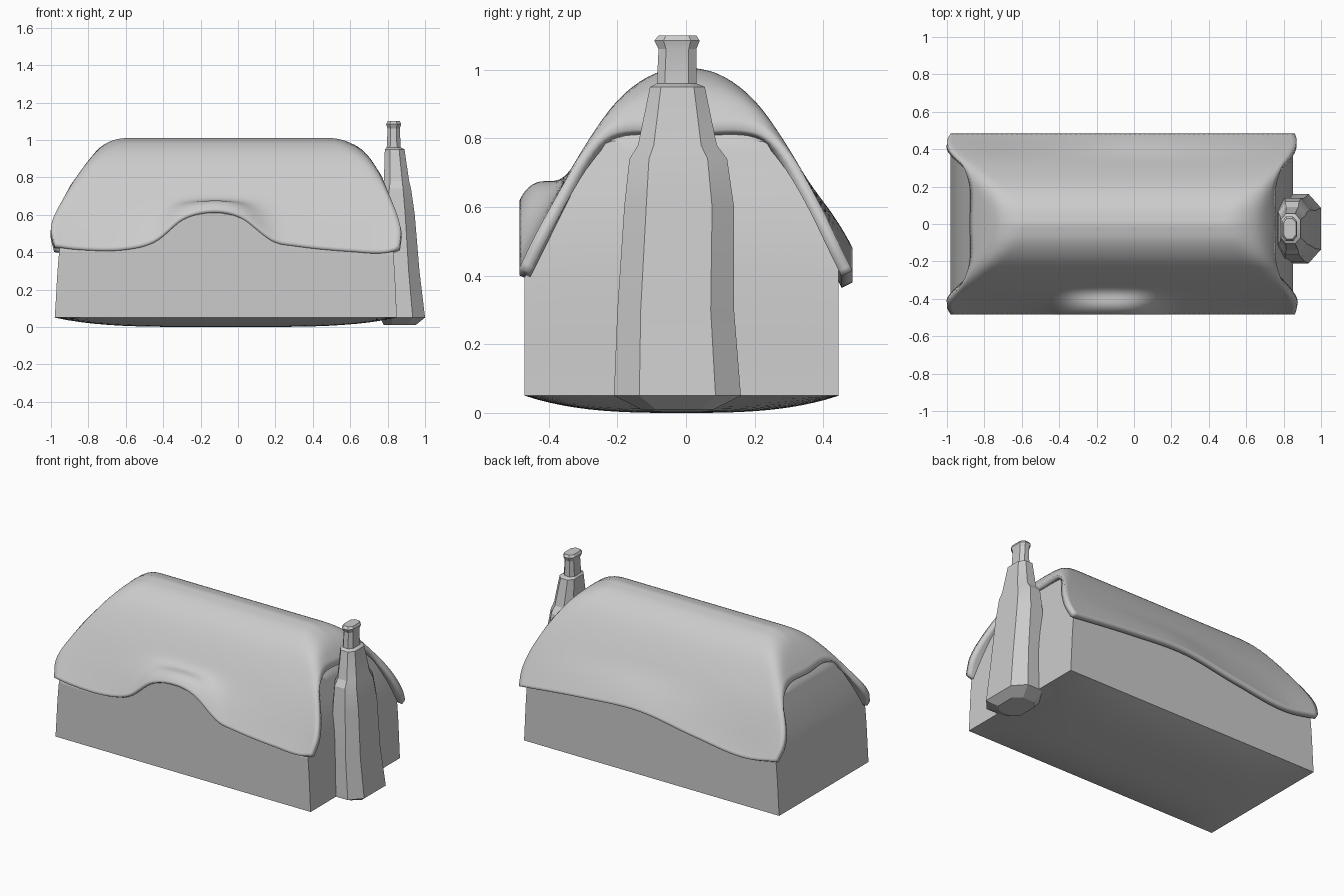
import bpy, bmesh, math

cube = bpy.data.objects.get("Cube")
if cube:
    bpy.data.objects.remove(cube, do_unlink=True)

grey = bpy.data.materials.new("light_grey")
grey.use_nodes = True
grey.diffuse_color = (0.6, 0.6, 0.6, 1)
grey.node_tree.nodes["Principled BSDF"].inputs["Base Color"].default_value = (0.6, 0.6, 0.6, 1)


def lerp(a, b, t):
    return a + (b - a) * t


def smooth(t):
    t = max(0, min(1, t))
    return t * t * (3 - 2 * t)


def curve(points):
    """Smooth curve through (x, value) points, straight beyond the ends."""
    n = len(points) - 1
    slope = [(points[i + 1][1] - points[i][1]) / (points[i + 1][0] - points[i][0]) for i in range(n)]
    tangent = [slope[0]] + [(slope[i - 1] + slope[i]) / 2 for i in range(1, n)] + [slope[-1]]

    def value(x):
        if x <= points[0][0]:
            return points[0][1] + tangent[0] * (x - points[0][0])
        if x >= points[-1][0]:
            return points[-1][1] + tangent[-1] * (x - points[-1][0])
        i = max(k for k in range(n) if points[k][0] <= x)
        (xa, a), (xb, b) = points[i], points[i + 1]
        h = xb - xa
        t = (x - xa) / h
        s = smooth(t)
        return lerp(a, b, s) + h * t * (1 - t) * ((1 - t) * tangent[i] - t * tangent[i + 1])
    return value


def finish(bm, name, angle):
    mesh = bpy.data.meshes.new(name)
    bmesh.ops.recalc_face_normals(bm, faces=bm.faces)
    bm.to_mesh(mesh)
    bm.free()
    obj = bpy.data.objects.new(name, mesh)
    bpy.context.collection.objects.link(obj)
    mesh.materials.append(grey)
    bpy.ops.object.select_all(action='DESELECT')
    obj.select_set(True)
    bpy.context.view_layer.objects.active = obj
    bpy.ops.object.shade_smooth_by_angle(angle=math.radians(angle))
    return obj


# Roof shape: cross-section, hipped ends, end outlines and wavy eaves
EAVE = 0.485
section = curve([(0, 1.01), (0.1, 0.985), (0.2, 0.91), (0.3, 0.77), (0.4, 0.59), (0.46, 0.47), (EAVE, 0.42)])
hip = curve([(-0.88, 0.78), (-0.8, 0.89), (-0.7, 1), (-0.4, 1.2), (0.3, 1.2), (0.6, 1), (0.7, 0.91), (0.76, 0.82)])
left_end = curve([(0, -0.88), (0.2, -0.88), (0.3, -0.91), (0.44, -1), (EAVE, -0.98)])
right_end = curve([(0, 0.76), (0.2, 0.76), (0.3, 0.79), (0.44, 0.87), (EAVE, 0.86)])
front_eave = curve([(-1, 0.44), (-0.85, 0.42), (-0.6, 0.42), (-0.45, 0.46), (-0.3, 0.58), (-0.12, 0.62),
                    (0.02, 0.59), (0.2, 0.46), (0.3, 0.44), (0.6, 0.41), (0.8, 0.405), (0.9, 0.44)])
back_eave = curve([(-1, 0.42), (-0.75, 0.38), (-0.4, 0.42), (0, 0.48), (0.4, 0.46), (0.9, 0.41)])


def roof_z(x, y):
    eave = front_eave(x) if y < 0 else back_eave(x)
    z = section(abs(y)) + (eave - 0.42) * smooth((abs(y) - 0.33) / 0.155)
    # blend the slopes softly into the hipped ends
    h, k = hip(x), 0.08
    d = max(k - abs(z - h), 0) / k
    return min(z, h) - d * d * k / 4


# Thatched roof shell
NX, NY = 70, 56
bm = bmesh.new()
rows = []
for j in range(NY + 1):
    y = EAVE * math.sin(math.pi / 2 * (2 * j / NY - 1) * 0.8) / math.sin(math.pi * 0.4)
    a, b = left_end(abs(y)), right_end(abs(y))
    xs = [lerp(a, b, i / NX) for i in range(NX + 1)]
    rows.append([bm.verts.new((x, y, roof_z(x, y))) for x in xs])
for low, high in zip(rows, rows[1:]):
    for i in range(NX):
        bm.faces.new((low[i], low[i + 1], high[i + 1], high[i]))
roof = finish(bm, "thatched_roof", 50)
shell = roof.modifiers.new("thickness", 'SOLIDIFY')
shell.thickness = 0.035
shell.offset = -1

# Walls with leaning gables and a shallow dished underside
left_wall = curve([(0.05, -0.98), (0.45, -0.95), (0.6, -0.92), (0.75, -0.88)])
right_wall = curve([(0.05, 0.85), (0.45, 0.825), (0.6, 0.8), (0.75, 0.76)])
bm = bmesh.new()
bmesh.ops.create_cube(bm, size=1)
bmesh.ops.subdivide_edges(bm, edges=bm.edges[:], cuts=24, use_grid_fill=True)
for v in bm.verts:
    a, b, c = (q + 0.5 for q in v.co)
    y = lerp(-0.47, 0.445, b)
    dish = (1 - abs(2 * a - 1) ** 4) * (1 - abs(2 * b - 1) ** 3)
    top = roof_z(lerp(-0.87, 0.755, a), y) - 0.035
    z = lerp(0.05, top, c) - (0.05 * dish if c < 0.001 else 0)
    v.co = (lerp(left_wall(z), right_wall(z), a), y, z)
finish(bm, "walls", 35)

# Chimney: stacked eight-sided rings (height, inner x, outer x, near y, far y)
rings = [(0.01, 0.78, 0.95, -0.13, 0.08), (0.05, 0.76, 1, -0.21, 0.16), (0.3, 0.76, 0.97, -0.2, 0.14),
         (0.6, 0.76, 0.945, -0.18, 0.14), (0.74, 0.77, 0.925, -0.165, 0.12), (0.78, 0.78, 0.915, -0.14, 0.09),
         (0.95, 0.785, 0.89, -0.105, 0.055), (0.96, 0.795, 0.87, -0.085, 0.03),
         (1.06, 0.8, 0.865, -0.08, 0.03), (1.085, 0.792, 0.872, -0.092, 0.04), (1.1, 0.8, 0.865, -0.08, 0.03)]
outline = [(1, -0.6), (1, 0.6), (0.45, 1), (-0.5, 1), (-1, 0.6), (-1, -0.6), (-0.5, -1), (0.45, -1)]
bm = bmesh.new()
loops = []
for z, xa, xb, ya, yb in rings:
    loops.append([bm.verts.new((lerp(xa, xb, (u + 1) / 2), lerp(ya, yb, (w + 1) / 2), z)) for u, w in outline])
for low, high in zip(loops, loops[1:]):
    for i in range(8):
        k = (i + 1) % 8
        bm.faces.new((low[i], low[k], high[k], high[i]))
bm.faces.new(loops[0][::-1])
bm.faces.new(loops[-1])
finish(bm, "chimney", 20)
